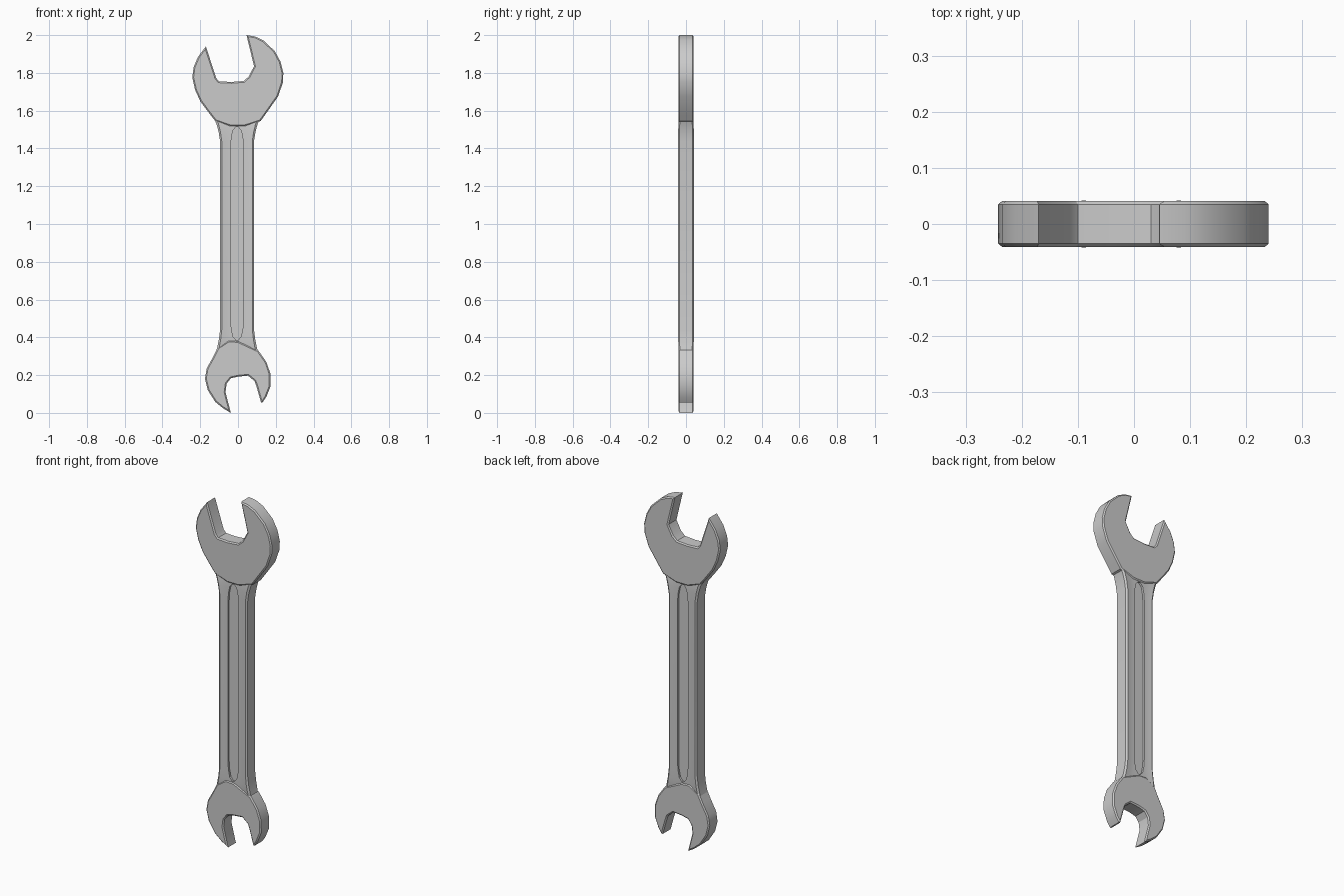
import bpy, bmesh

if "Cube" in bpy.data.objects:
    bpy.data.objects.remove(bpy.data.objects["Cube"])

CX = -0.005   # shaft centre line


def finish(bm, name, smooth=True):
    bmesh.ops.recalc_face_normals(bm, faces=bm.faces[:])
    me = bpy.data.meshes.new(name)
    bm.to_mesh(me)
    bm.free()
    ob = bpy.data.objects.new(name, me)
    bpy.context.collection.objects.link(ob)
    if smooth:
        shade(ob)
    return ob


def shade(ob):
    bpy.ops.object.select_all(action='DESELECT')
    ob.select_set(True)
    bpy.context.view_layer.objects.active = ob
    bpy.ops.object.shade_smooth_by_angle(angle=0.5)


def bridge(bm, a, b):
    n = len(a)
    for i in range(n):
        bm.faces.new((a[i], a[(i + 1) % n], b[(i + 1) % n], b[i]))


def prism(pts, y0, y1):
    bm = bmesh.new()
    a = [bm.verts.new((x, y0, z)) for x, z in pts]
    b = [bm.verts.new((x, y1, z)) for x, z in pts]
    caps = [bm.faces.new(a), bm.faces.new(b[::-1])]
    bridge(bm, a, b)
    bmesh.ops.recalc_face_normals(bm, faces=bm.faces[:])
    return bm, caps


def head(name, pts):
    # jaw plate with a narrow chamfer around both faces
    bm, caps = prism(pts, -0.035, 0.035)
    bmesh.ops.inset_individual(bm, faces=caps, thickness=0.007, depth=0.006,
                               use_even_offset=True)
    return finish(bm, name)


# large upper jaw
head("large_jaw", [
    (-0.17, 1.94), (-0.115, 1.772), (-0.10, 1.755), (-0.035, 1.752), (0.03, 1.757),
    (0.056, 1.78), (0.085, 1.835), (0.045, 2.0), (0.09, 1.993), (0.135, 1.972),
    (0.195, 1.915), (0.225, 1.86), (0.24, 1.80), (0.238, 1.75), (0.212, 1.675),
    (0.145, 1.58), (0.12, 1.545), (0.035, 1.517), (-0.04, 1.517), (-0.12, 1.545),
    (-0.15, 1.583), (-0.20, 1.65), (-0.227, 1.71), (-0.242, 1.775), (-0.235, 1.83),
    (-0.212, 1.885)])

# small lower jaw
head("small_jaw", [
    (0.122, 0.055), (0.098, 0.14), (0.088, 0.168), (0.053, 0.197), (0.0, 0.192),
    (-0.038, 0.183), (-0.06, 0.155), (-0.066, 0.11), (-0.038, 0.0), (-0.08, 0.025),
    (-0.12, 0.058), (-0.16, 0.12), (-0.175, 0.18), (-0.166, 0.235), (-0.13, 0.30),
    (-0.108, 0.345), (-0.05, 0.383), (0.0, 0.38), (0.108, 0.33), (0.15, 0.27),
    (0.171, 0.21), (0.172, 0.14), (0.15, 0.085), (0.13, 0.055)])

# shaft: dished cross-section with raised rims, flared into both jaws
half = [(1.0, 0.034), (0.9, 0.0415), (0.65, 0.038), (0.4, 0.0365)]
top = half + [(-x, y) for x, y in half[::-1]]
section = top + [(x, -y) for x, y in top[::-1]]
rows = [(0.31, 0.115, 0.85), (0.35, 0.104, 0.97), (0.39, 0.096, 1), (0.44, 0.09, 1),
        (1.44, 0.09, 1), (1.49, 0.098, 1), (1.53, 0.109, 0.97), (1.565, 0.125, 0.85)]
bm = bmesh.new()
loops = [[bm.verts.new((CX + x * w, y * t, z)) for x, y in section] for z, w, t in rows]
for a, b in zip(loops, loops[1:]):
    bridge(bm, a, b)
bm.faces.new(loops[0])
bm.faces.new(loops[-1][::-1])
shaft = finish(bm, "shaft", False)

# long pointed groove on both faces
side = [(0.006, 0.386), (0.022, 0.405), (0.03, 0.445), (0.033, 0.49),
        (0.033, 1.41), (0.03, 1.455), (0.022, 1.495), (0.006, 1.514)]
lens = [(CX + x, z) for x, z in side] + [(CX - x, z) for x, z in side[::-1]]
for s in (-1, 1):
    bm, _ = prism(lens, s * 0.025, s * 0.1)
    cutter = finish(bm, "groove_cutter", False)
    cutter.hide_render = True
    mod = shaft.modifiers.new("groove", 'BOOLEAN')
    mod.object = cutter
    mod.operation = 'DIFFERENCE'
    mod.solver = 'EXACT'
    bpy.context.view_layer.objects.active = shaft
    bpy.ops.object.modifier_apply(modifier=mod.name)
    bpy.data.objects.remove(cutter)
shade(shaft)
